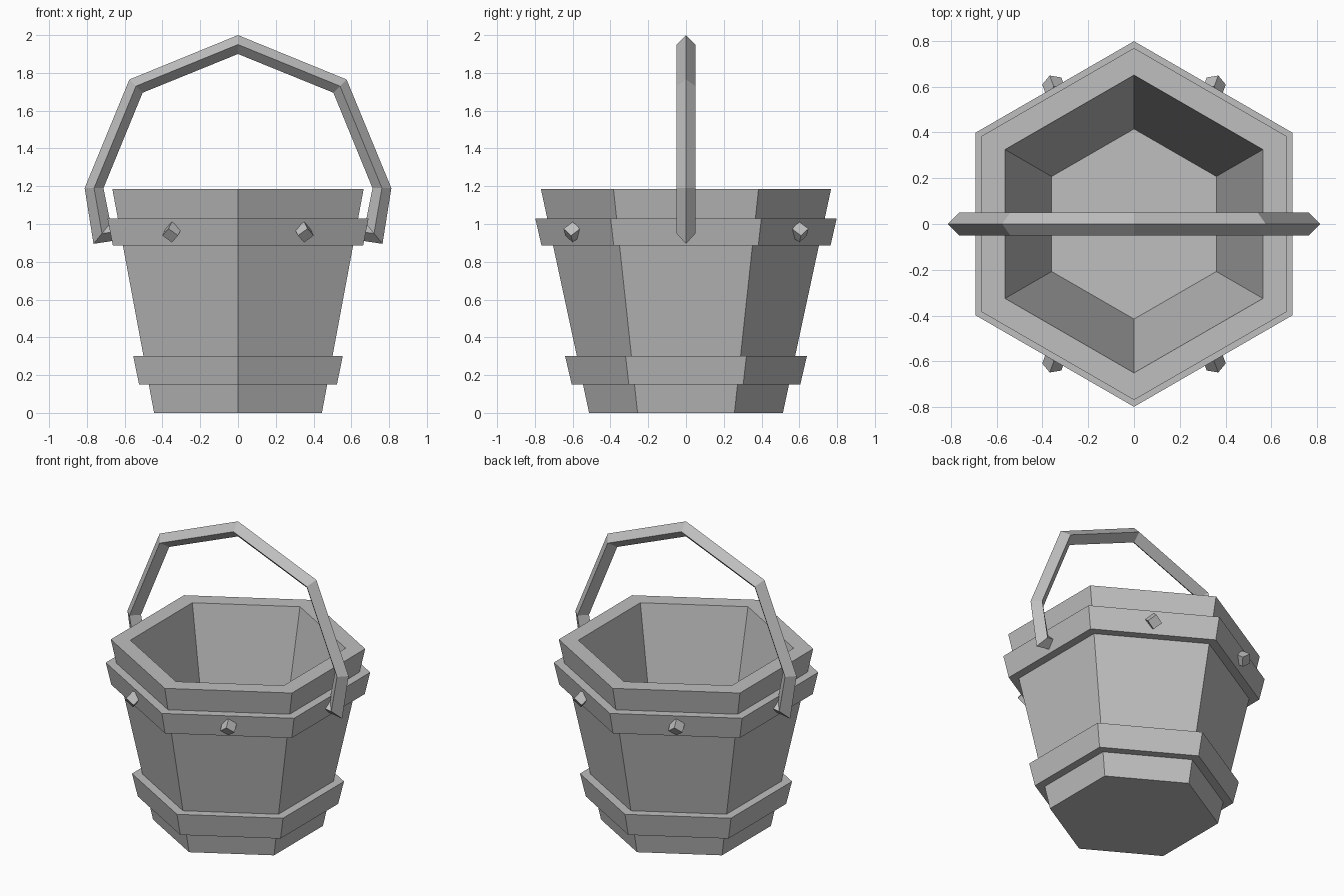
import bpy, bmesh, math
from mathutils import Matrix, Vector

if "Cube" in bpy.data.objects:
    bpy.data.objects.remove(bpy.data.objects["Cube"])

grey = bpy.data.materials.new("plain_grey")
grey.diffuse_color = (0.52, 0.52, 0.52, 1)
grey.use_nodes = True
grey.node_tree.nodes["Principled BSDF"].inputs["Base Color"].default_value = grey.diffuse_color


def finish(name, bm):
    bmesh.ops.recalc_face_normals(bm, faces=bm.faces)
    mesh = bpy.data.meshes.new(name)
    bm.to_mesh(mesh)
    bm.free()
    mesh.materials.append(grey)
    obj = bpy.data.objects.new(name, mesh)
    bpy.context.collection.objects.link(obj)
    return obj


def bridge(bm, a, b):
    n = len(a)
    for i in range(n):
        bm.faces.new((a[i], a[(i + 1) % n], b[(i + 1) % n], b[i]))


def hex_shell(name, profile, closed):
    """Six-sided lathe of (radius, z) points; open profiles get end caps."""
    bm = bmesh.new()
    rings = []
    for r, z in profile:
        angles = [math.radians(90 + 60 * k) for k in range(6)]
        rings.append([bm.verts.new((r * math.cos(a), r * math.sin(a), z)) for a in angles])
    for a, b in zip(rings, rings[1:]):
        bridge(bm, a, b)
    if closed:
        bridge(bm, rings[-1], rings[0])
    else:
        bm.faces.new(rings[0])
        bm.faces.new(rings[-1])
    return finish(name, bm)


# Hollow tapered bucket
hex_shell("bucket_body", [(0.513, 0), (0.768, 1.185), (0.65, 1.185), (0.415, 0.10)], False)

# Two raised bands
hex_shell("lower_band", [(0.605, 0.15), (0.64, 0.30), (0.55, 0.30), (0.52, 0.15)], True)
hex_shell("upper_band", [(0.765, 0.885), (0.798, 1.03), (0.71, 1.03), (0.68, 0.885)], True)

# Angular handle with a diamond section: (outer point, inner point) for one half
half = [((0.60, 0.92), (0.60, 1.01)),
        ((0.765, 0.895), (0.675, 1.005)),
        ((0.812, 1.19), (0.712, 1.19)),
        ((0.575, 1.765), (0.505, 1.695))]
path = half + [((0, 2.0), (0, 1.9))]
path += [((-o[0], o[1]), (-i[0], i[1])) for o, i in reversed(half)]
bm = bmesh.new()
rings = []
for o, i in path:
    mx, mz = (o[0] + i[0]) / 2, (o[1] + i[1]) / 2
    pts = [(o[0], 0, o[1]), (mx, 0.05, mz), (i[0], 0, i[1]), (mx, -0.05, mz)]
    rings.append([bm.verts.new(p) for p in pts])
for a, b in zip(rings, rings[1:]):
    bridge(bm, a, b)
bm.faces.new(rings[0])
bm.faces.new(rings[-1])
finish("handle", bm)

# Four small cubes standing on their corners on the upper band
for sx in (-1, 1):
    for sy in (-1, 1):
        out = math.atan2(0.94 * sy, 0.35 * sx)
        axes = []
        for k in range(3):
            a = out + math.pi + k * math.tau / 3
            axes.append(Vector((math.sqrt(2 / 3) * math.cos(a),
                                math.sqrt(2 / 3) * math.sin(a), math.sqrt(1 / 3))))
        turn = Matrix(axes).transposed().to_4x4()
        place = Matrix.Translation((0.35 * sx, 0.60 * sy, 0.957))
        bm = bmesh.new()
        bmesh.ops.create_cube(bm, size=0.063, matrix=place @ turn)
        side = ("left" if sx < 0 else "right") + ("_front" if sy < 0 else "_back")
        finish("stud_" + side, bm)
